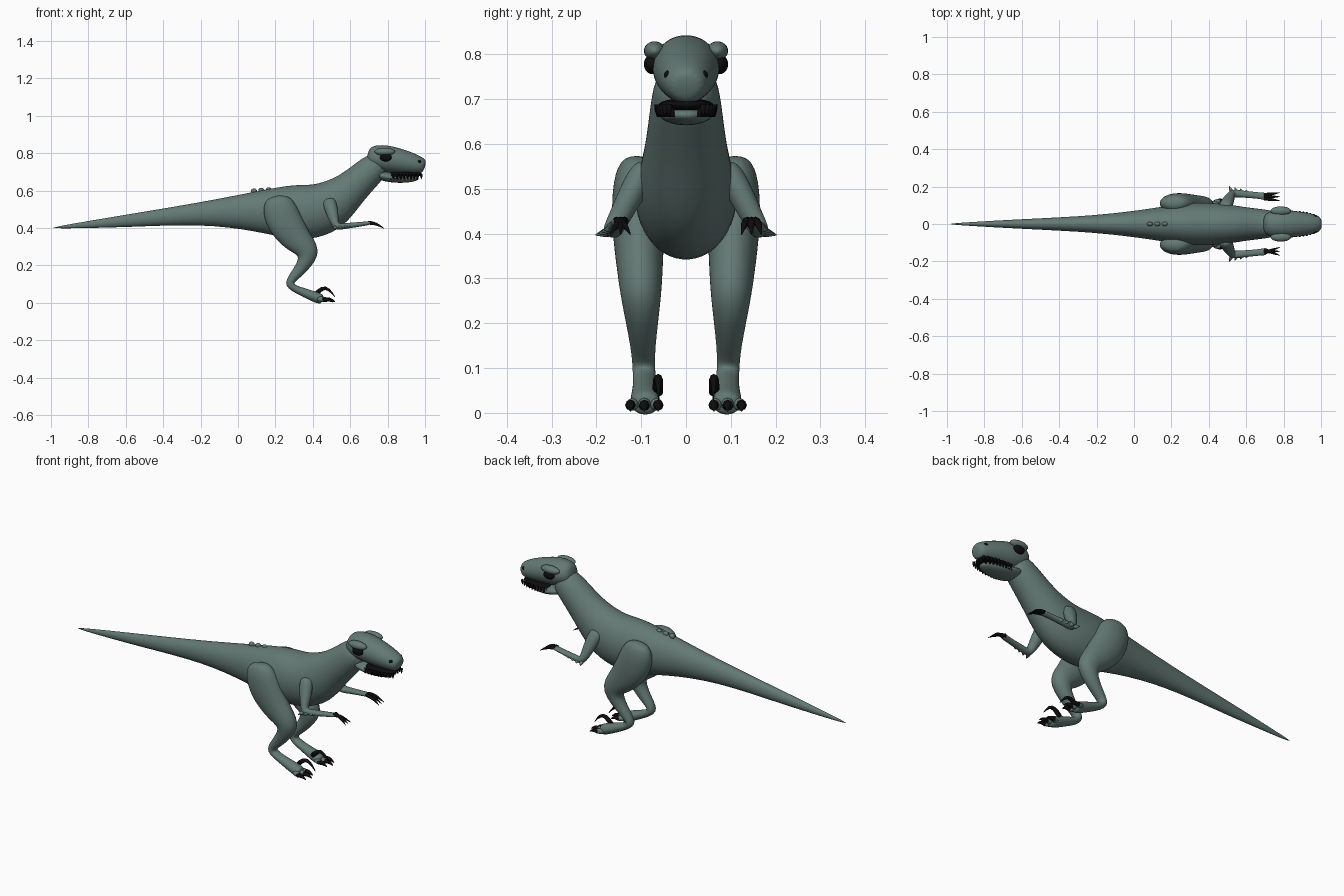
import bpy, bmesh, math
from mathutils import Vector

cube = bpy.data.objects.get("Cube")
if cube:
    bpy.data.objects.remove(cube)


def material(name, colour):
    mat = bpy.data.materials.new(name)
    mat.use_nodes = True
    mat.diffuse_color = (*colour, 1)
    shader = next(node for node in mat.node_tree.nodes if node.type == "BSDF_PRINCIPLED")
    shader.inputs["Base Color"].default_value = (*colour, 1)
    return mat


SKIN = material("grey green skin", (.125, .19, .175))
BLACK = material("black horn", (.004, .004, .004))
ACROSS = Vector((0, 1, 0))
UP = Vector((0, 0, 1))


def finish(name, bm, mat, levels=0):
    bmesh.ops.recalc_face_normals(bm, faces=bm.faces)
    mesh = bpy.data.meshes.new(name)
    bm.to_mesh(mesh)
    bm.free()
    mesh.materials.append(mat)
    mesh.shade_smooth()
    part = bpy.data.objects.new(name, mesh)
    bpy.context.collection.objects.link(part)
    if levels:
        smooth = part.modifiers.new("smooth", "SUBSURF")
        smooth.levels = smooth.render_levels = levels
    return part


def loft(name, centres, widths, heights, mat=SKIN, sides=16, levels=2):
    """Skin a tube of elliptical rings along the centres."""
    bm = bmesh.new()
    last = len(centres) - 1
    rings = []
    for i, (centre, width, height) in enumerate(zip(centres, widths, heights)):
        incoming = (centre - centres[max(i - 1, 0)]).normalized()
        outgoing = (centres[min(i + 1, last)] - centre).normalized()
        along = (incoming + outgoing).normalized()
        lift = along.cross(ACROSS).normalized()
        side = lift.cross(along)
        angles = [math.tau * k / sides for k in range(sides)]
        rings.append([bm.verts.new(centre + side * width * math.cos(a) + lift * height * math.sin(a))
                      for a in angles])
    for near, far in zip(rings, rings[1:]):
        for k in range(sides):
            bm.faces.new((near[k - 1], near[k], far[k], far[k - 1]))
    bm.faces.new(rings[0])
    bm.faces.new(rings[-1])
    return finish(name, bm, mat, levels)


def profile(name, sections, squash, across=lambda z: 0, mat=SKIN):
    """Loft from side-view sections (x, z, half width); squash gives height over width."""
    centres = [Vector((x, across(z), z)) for x, z, width in sections]
    widths = [width for x, z, width in sections]
    heights = [width * squash(x, z) for x, z, width in sections]
    return loft(name, centres, widths, heights, mat)


def spike(name, base, tip, radius, bow=0, mat=BLACK):
    """Tapering claw, tooth or spine, bowed upward in the middle."""
    steps = 6 if bow else 2
    ts = [i / steps for i in range(steps + 1)]
    centres = [base.lerp(tip, t) + UP * bow * math.sin(math.pi * t) for t in ts]
    radii = [radius * (1 - .9 * t * t) for t in ts]
    return loft(name, centres, radii, radii, mat, sides=8, levels=0)


def ball(name, centre, size, mat=SKIN):
    bm = bmesh.new()
    bmesh.ops.create_uvsphere(bm, u_segments=20, v_segments=12, radius=1)
    part = finish(name, bm, mat)
    part.location, part.scale = centre, size
    return part


# Tail, deep trunk and rounder neck in one skin
profile("body", [
    (-1, .4, .003), (-.6, .437, .027), (-.2, .48, .045), (.1, .49, .085), (.28, .485, .117),
    (.4, .485, .117), (.5, .52, .108), (.6, .605, .09), (.7, .7, .08), (.77, .76, .065)],
    squash=lambda x, z: 1.28 if x < .55 else 1.05)

# Skull, lower jaw and mouth lining
profile("head", [
    (.69, .785, .04), (.72, .78, .07), (.8, .77, .08), (.9, .752, .066),
    (.98, .733, .05), (1, .726, .03)], squash=lambda x, z: .95)
profile("lower_jaw", [
    (.74, .69, .05), (.78, .675, .067), (.88, .662, .06), (.97, .665, .03)],
    squash=lambda x, z: .42)
profile("mouth_lining", [(.8, .688, .066), (.9, .687, .063), (.99, .688, .042)],
        squash=lambda x, z: .24, mat=BLACK)

# Low bumps over the hips
for i in range(3):
    ball(f"back_bump_{i}", (.085 + .04 * i, 0, .598 + .003 * i), (.016, .012, .014))

for label, s in (("left", 1), ("right", -1)):
    def at(x, y, z):
        return Vector((x, y * s, z))

    # Face
    ball(f"{label}_brow", at(.785, .07, .808), (.055, .024, .021))
    ball(f"{label}_eye", at(.79, .075, .778), (.032, .019, .022), BLACK)
    ball(f"{label}_nostril", at(.968, .04, .754), (.012, .009, .01), BLACK)

    # Teeth follow the lip, closing in toward the snout
    for i in range(9):
        t = i / 8
        lip = at(.83 + .15 * t, .064 - .026 * t ** 3, .688)
        spike(f"{label}_upper_tooth_{i}", lip, lip - UP * .028, .007)
        gum = at(.82 + .14 * t, .056 - .026 * t ** 3, .66)
        spike(f"{label}_lower_tooth_{i}", gum, gum + UP * .03, .005)

    # Thigh, shin and foot, leaning out with height and deepest at the thigh
    profile(f"{label}_leg", [
        (.21, .575, .03), (.215, .52, .055), (.25, .42, .061), (.33, .32, .052), (.4, .255, .046),
        (.3, .14, .026), (.262, .095, .026), (.34, .06, .025), (.43, .024, .036), (.455, .018, .03)],
        squash=lambda x, z: min(.8 + 2 * z, 1.7), across=lambda z: s * (.09 + .04 * z))

    # Three toes with claws, the middle one longer
    for i in (-1, 0, 1):
        base = at(.42, .093 + .02 * i, .022)
        end = at(.48 - .015 * abs(i), .093 + .031 * i, .017)
        loft(f"{label}_toe_{i + 2}", [base, base.lerp(end, .7), end],
             [.014, .016, .011], [.014, .016, .011], sides=10, levels=1)
        claw_tip = end + Vector((.04, 0, -.013))
        spike(f"{label}_toe_claw_{i + 2}", end - Vector((.012, 0, 0)), claw_tip, .012, bow=.006)

    # Raised sickle claw on the inner toe
    spike(f"{label}_sickle_claw", at(.415, .063, .045), at(.52, .061, .03), .012, bow=.04)

    # Upper arm, forearm and flattened hand
    shoulder, elbow, wrist = at(.49, .1, .53), at(.525, .165, .405), at(.67, .152, .422)
    hand = at(.71, .146, .428)
    loft(f"{label}_arm",
         [at(.485, .085, .555), shoulder, shoulder.lerp(elbow, .6), elbow,
          elbow.lerp(wrist, .2), wrist, wrist.lerp(hand, .6), hand],
         [.02, .034, .027, .023, .02, .017, .021, .015],
         [.03, .04, .03, .023, .017, .012, .011, .007], sides=12)
    for i in (-1, 0, 1):
        knuckle = hand + Vector((-.015, .009 * i, 0))
        spike(f"{label}_finger_claw_{i + 2}", knuckle, at(.78, .146 + .022 * i, .398), .01, bow=.008)

    # Short spines behind the forearm
    for i in range(4):
        root = elbow.lerp(wrist, .2 * i)
        spike(f"{label}_elbow_spine_{i + 1}", root, root + at(-.015, .037 - .004 * i, -.008), .012, mat=SKIN)
